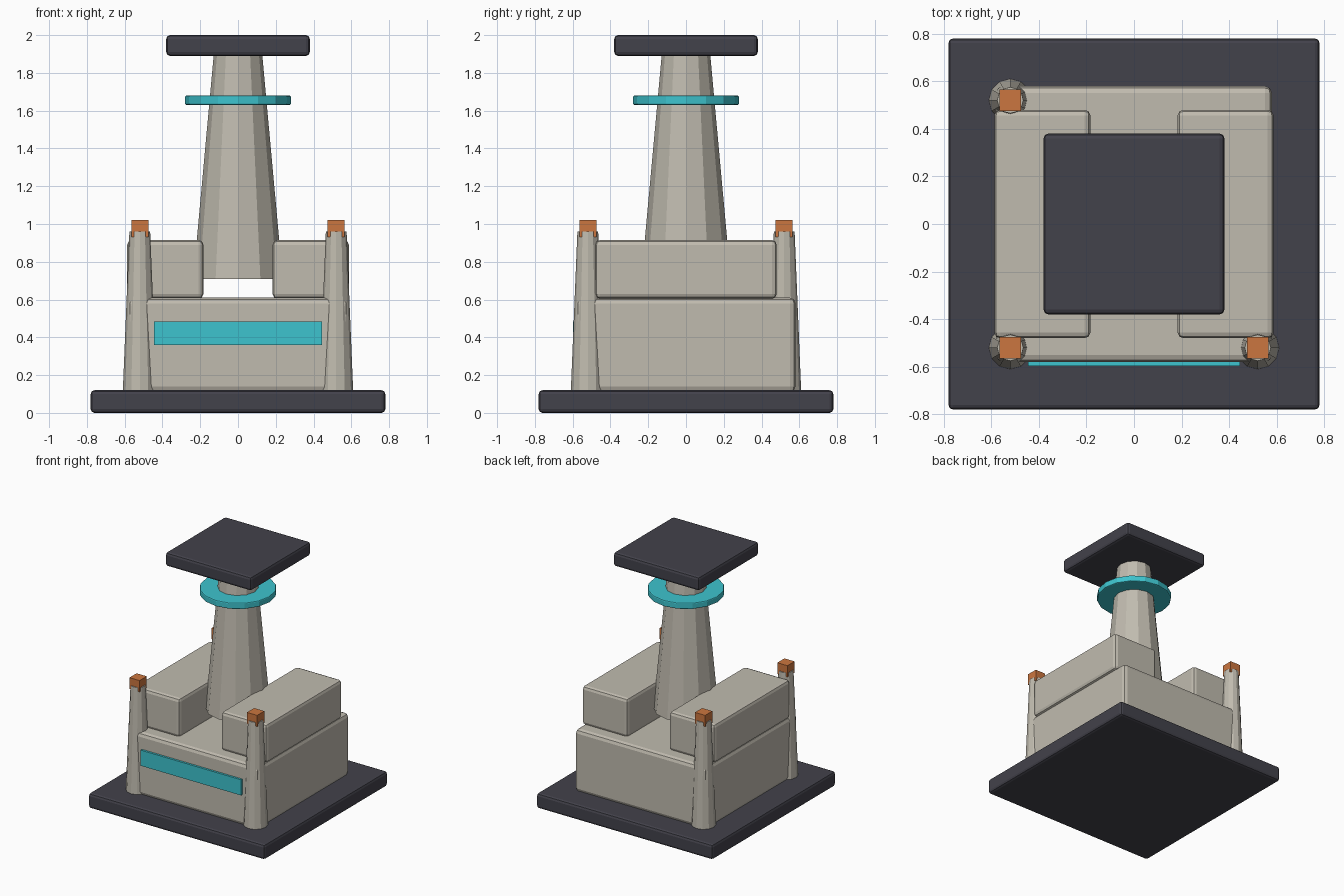
import bpy
from math import radians

cube = bpy.data.objects.get("Cube")
if cube:
    bpy.data.objects.remove(cube, do_unlink=True)


def material(name, r, g, b):
    m = bpy.data.materials.new(name)
    m.use_nodes = True
    m.diffuse_color = (r, g, b, 1)
    m.node_tree.nodes["Principled BSDF"].inputs["Base Color"].default_value = (r, g, b, 1)
    return m


STONE = material("warm grey", 0.53, 0.50, 0.43)
DARK = material("dark slate", 0.055, 0.054, 0.07)
TEAL = material("teal", 0.048, 0.55, 0.62)
ORANGE = material("orange", 0.60, 0.18, 0.05)


def finish(name, mat, bevel):
    ob = bpy.context.object
    ob.name = name
    ob.data.materials.append(mat)
    if bevel:
        mod = ob.modifiers.new("soft edges", "BEVEL")
        mod.width = bevel
        mod.segments = 2
        mod.limit_method = "ANGLE"
        mod.angle_limit = radians(40)
    return ob


def box(name, mat, x, y, z, bevel=0.0):
    """Box spanning the given (low, high) ranges."""
    spans = (x, y, z)
    bpy.ops.mesh.primitive_cube_add(size=1, location=[(a + b) / 2 for a, b in spans])
    bpy.context.object.scale = [b - a for a, b in spans]
    bpy.ops.object.transform_apply(location=False, rotation=False, scale=True)
    return finish(name, mat, bevel)


def column(name, mat, x, y, z, r_low, r_high, sides, bevel=0.0):
    bpy.ops.mesh.primitive_cone_add(vertices=sides, radius1=r_low, radius2=r_high,
                                    depth=z[1] - z[0], location=(x, y, sum(z) / 2))
    return finish(name, mat, bevel)


# Ground slab and main hall
box("base_slab", DARK, (-0.78, 0.78), (-0.78, 0.78), (0, 0.12), 0.02)
box("main_block", STONE, (-0.58, 0.58), (-0.58, 0.58), (0.11, 0.61), 0.03)
box("front_light_strip", TEAL, (-0.445, 0.445), (-0.597, -0.57), (0.36, 0.485))

# Side wings on the roof
for side, x in (("right", (-0.587, -0.183)), ("left", (0.183, 0.587))):
    box(side + "_roof_block", STONE, x, (-0.48, 0.48), (0.605, 0.915), 0.025)

# Raised tower with ring and cap
column("tower", STONE, 0, 0, (0.71, 1.9), 0.237, 0.128, 12)
column("tower_ring", TEAL, 0, 0, (1.63, 1.68), 0.28, 0.28, 16, 0.008)
box("tower_cap", DARK, (-0.38, 0.38), (-0.38, 0.38), (1.89, 2.0), 0.02)

# Corner pylons with lamps; the back left corner stays empty
P, H = 0.52, 0.045
for label, x, y in (("front_right", -P, -P), ("front_left", P, -P), ("back_right", -P, P)):
    column(label + "_pylon", STONE, x, y, (0.11, 0.96), 0.09, 0.055, 12)
    box(label + "_lamp", ORANGE, (x - H, x + H), (y - H, y + H), (0.93, 1.02))
